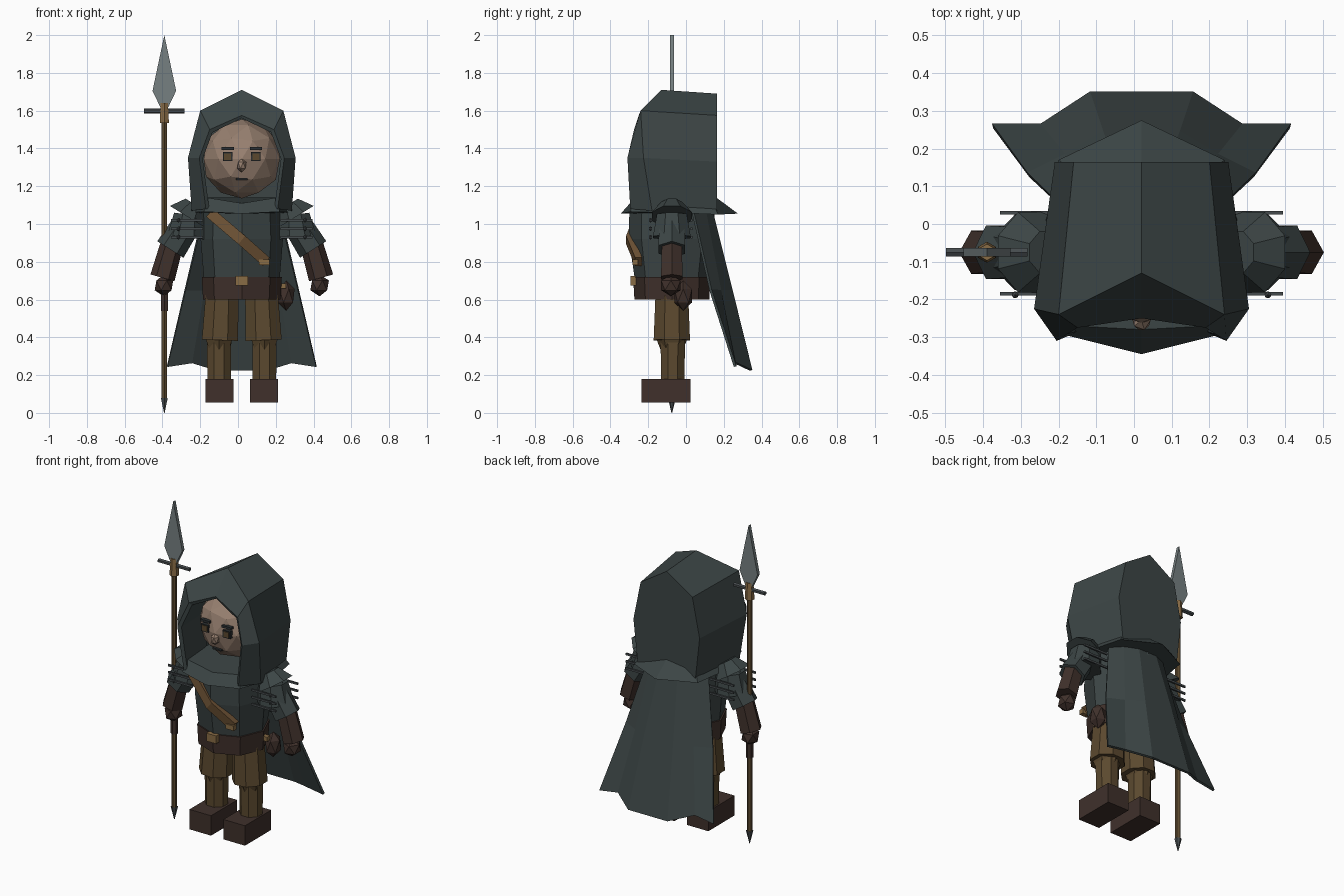
import bpy, bmesh, math
from mathutils import Vector

if "Cube" in bpy.data.objects:
    bpy.data.objects.remove(bpy.data.objects["Cube"])

CX, AY = 0.02, -0.075   # symmetry plane of the body, depth of the limbs


def material(name, *rgb):
    m = bpy.data.materials.new(name)
    m.use_nodes = True
    m.diffuse_color = (*rgb, 1)
    bsdf = m.node_tree.nodes["Principled BSDF"]
    bsdf.inputs["Base Color"].default_value = (*rgb, 1)
    bsdf.inputs["Roughness"].default_value = 0.9
    return m


CLOTH = material("dark_cloth", 0.045, 0.06, 0.06)
SKIN = material("skin", 0.31, 0.215, 0.16)
TROUSER = material("brown_trousers", 0.105, 0.066, 0.028)
LEATHER = material("dark_leather", 0.05, 0.03, 0.024)
STRAP = material("strap_leather", 0.15, 0.082, 0.034)
BRASS = material("brass", 0.25, 0.15, 0.06)
STEEL = material("blade_steel", 0.18, 0.215, 0.22)
IRON = material("dark_iron", 0.06, 0.07, 0.075)
EYE = material("eye_dark", 0.025, 0.03, 0.032)


def finish(name, bm, mat):
    bmesh.ops.recalc_face_normals(bm, faces=bm.faces)
    mesh = bpy.data.meshes.new(name)
    bm.to_mesh(mesh)
    bm.free()
    mesh.materials.append(mat)
    ob = bpy.data.objects.new(name, mesh)
    bpy.context.collection.objects.link(ob)
    return ob


def loft(name, mat, loops, closed=True, caps=(True, True)):
    """Skin a list of equally long point loops."""
    bm = bmesh.new()
    rows = [[bm.verts.new(p) for p in loop] for loop in loops]
    n = len(rows[0])
    for a, b in zip(rows, rows[1:]):
        for i in range(n if closed else n - 1):
            j = (i + 1) % n
            bm.faces.new((a[i], a[j], b[j], b[i]))
    for row, cap in ((rows[0], caps[0]), (rows[-1], caps[1])):
        if cap:
            bm.faces.new(row)
    return finish(name, bm, mat)


def sym(half, both_ends=False):
    """Mirror a half outline that starts on the symmetry plane."""
    inner = half[1:-1] if both_ends else half[1:]
    left = [(CX + x, y, z) for x, y, z in half]
    return [(CX - x, y, z) for x, y, z in reversed(inner)] + left


def ring(z, rx, ry, y=AY, n=8):
    return [(CX + rx * math.sin(math.tau * i / n), y - ry * math.cos(math.tau * i / n), z)
            for i in range(n)]


def rod(name, mat, p, q, r1, r2, n=6):
    p, q = Vector(p), Vector(q)
    turn = (q - p).to_track_quat('Z', 'Y')
    circle = [Vector((math.cos(math.tau * (i + .5) / n), math.sin(math.tau * (i + .5) / n), 0))
              for i in range(n)]
    return loft(name, mat, [[c + turn @ (v * r) for v in circle] for c, r in ((p, r1), (q, r2))])


def box(name, mat, at, size):
    bm = bmesh.new()
    bmesh.ops.create_cube(bm, size=1)
    for v in bm.verts:
        v.co = Vector(a + c * s for a, c, s in zip(at, v.co, size))
    return finish(name, bm, mat)


def ball(name, mat, at, size, detail=1):
    bm = bmesh.new()
    bmesh.ops.create_icosphere(bm, subdivisions=detail, radius=1)
    for v in bm.verts:
        v.co = Vector(a + c * s for a, c, s in zip(at, v.co, size))
    return finish(name, bm, mat)


# Hood: flat back, flaring front, rim folded back inside
hood = [
    [(0, .165, 1.69), (.18, .165, 1.575), (.23, .165, 1.33), (.2, .165, 1.06)],
    [(0, -.13, 1.71), (.22, -.24, 1.6), (.285, -.225, 1.35), (.265, -.18, 1.07)],
    [(0, -.25, 1.575), (.17, -.275, 1.5), (.225, -.31, 1.35), (.19, -.295, 1.08)],
    [(0, -.245, 1.56), (.155, -.265, 1.485), (.207, -.295, 1.345), (.172, -.285, 1.08)],
    [(0, -.06, 1.58), (.165, -.06, 1.5), (.215, -.06, 1.345), (.19, -.06, 1.08)],
]
loft("hood", CLOTH, [sym(h) for h in hood], closed=False, caps=(True, False))

# Pointed collar under the hood
loft("collar", CLOTH, [
    sym([(0, -.345, 1.055), (.2, -.295, 1.065), (.27, -.07, 1.06), (.22, .17, 1.05), (0, .275, 1.055)], True),
    sym([(0, -.28, 1.11), (.185, -.27, 1.14), (.2, -.07, 1.14), (.17, .13, 1.14), (0, .16, 1.14)], True)])

# Head and face
ball("head", SKIN, (CX, -.05, 1.345), (.212, .212, .21), 2)
ball("nose", SKIN, (CX, -.255, 1.31), (.027, .03, .038))
box("mouth", EYE, (CX, -.23, 1.238), (.06, .02, .009))
for s, side in ((1, "left"), (-1, "right")):
    x = CX + s * .075
    box(side + "_eye", EYE, (x, -.24, 1.357), (.05, .024, .046))
    box(side + "_iris", TROUSER, (x, -.2525, 1.357), (.036, .005, .034))
    box(side + "_eyebrow", EYE, (x, -.24, 1.4), (.065, .024, .014))

# Torso and belt
loft("tunic", CLOTH, [ring(.7, .2, .195), ring(.92, .218, .227), ring(1.07, .21, .225)])
loft("belt", LEATHER, [ring(.6, .205, .198), ring(.72, .212, .205)])
box("belt_buckle", BRASS, (CX, -.28, .7), (.068, .03, .05))
ball("pouch", LEATHER, (CX + .235, -.015, .62), (.05, .055, .08))
box("pouch_clasp", BRASS, (CX + .215, -.06, .672), (.04, .03, .028))

# Chest strap running over the front ridge
path = [(-.15, -.255, 1.06), (CX, -.31, .915), (.15, -.262, .8)]
loft("chest_strap", STRAP, [
    [(x + dx, y + dy, z + dz) for dx, dz, dy in
     ((.018, .022, .03), (.018, .022, -.007), (-.018, -.022, -.007), (-.018, -.022, .03))]
    for x, y, z in path])
box("strap_buckle", BRASS, (.14, -.268, .797), (.055, .03, .03))

# Cape: pleated sheet widening towards the hem
cape_rows = []
for half in ([(.06, .135, 1.07), (.14, .1, 1.07), (.2, .035, 1.07)],
             [(.1, .24, .65), (.2, .18, .65), (.3, .13, .65)],
             [(.135, .345, .225), (.265, .26, .265), (.395, .26, .245)]):
    cape_rows.append([(CX - x, y, z) for x, y, z in reversed(half)]
                     + [(CX + x, y, z) for x, y, z in half])
cape = loft("cape", CLOTH, cape_rows, closed=False, caps=(False, False))
thick = cape.modifiers.new("thickness", 'SOLIDIFY')
thick.thickness, thick.offset = .014, 0

# Limbs, repeated on both sides
for s, side in ((1, "left"), (-1, "right")):
    def at(dx, y, z):
        return (CX + s * dx, y, z)

    # Leg
    rod(side + "_shorts", TROUSER, at(.115, AY, .385), at(.105, AY, .62), .104, .094, 8)
    rod(side + "_knee_cuff", TROUSER, at(.12, AY, .335), at(.12, AY, .4), .06, .085)
    rod(side + "_shin", TROUSER, at(.12, -.07, .16), at(.12, -.07, .4), .067, .07, 8)
    box(side + "_boot", LEATHER, at(.118, -.105, .1175), (.15, .26, .125))

    # Shoulder plates
    rod(side + "_upper_pauldron", CLOTH, at(.29, AY, 1.04), at(.25, AY, 1.105), .115, .06, 8)
    rod(side + "_lower_pauldron", CLOTH, at(.295, AY, .93), at(.28, AY, 1.05), .108, .085, 8)
    for k in range(3):
        z = .93 + .045 * k
        for y in (-.185, .03):
            box(side + "_shoulder_bar", IRON, at(.29, y, z), (.17, .01, .012))
        ball(side + "_shoulder_stud", IRON, at(.335, -.188, z), (.01, .01, .014))

    # Arm
    rod(side + "_sleeve", CLOTH, at(.28, AY, 1.02), at(.378, AY, .865), .075, .082)
    rod(side + "_forearm", LEATHER, at(.365, AY, .91), at(.42, AY, .715), .06, .066)
    ball(side + "_hand", LEATHER, at(.412, AY - .005, .675), (.055, .06, .058))

# Spear
SX = -.39


def shaft(name, mat, z1, z2, r1, r2, n=6):
    rod(name, mat, (SX, AY, z1), (SX, AY, z2), r1, r2, n)


shaft("spear_shaft", TROUSER, .06, 1.58, .016, .016)
shaft("spear_foot", IRON, 0, .08, .002, .021)
shaft("grip_wrap", LEATHER, .54, .64, .021, .021)
shaft("spear_socket", BRASS, 1.535, 1.64, .028, .022)
rod("spear_crossbar", IRON, (SX - .108, AY, 1.598), (SX + .108, AY, 1.598), .013, .013)
blade = [(-.022, 1.62), (-.0625, 1.705), (0, 2), (.0625, 1.705), (.022, 1.62)]
loft("spear_blade", STEEL, [[(SX + x, y, z) for x, z in blade] for y in (AY - .011, AY + .011)])
